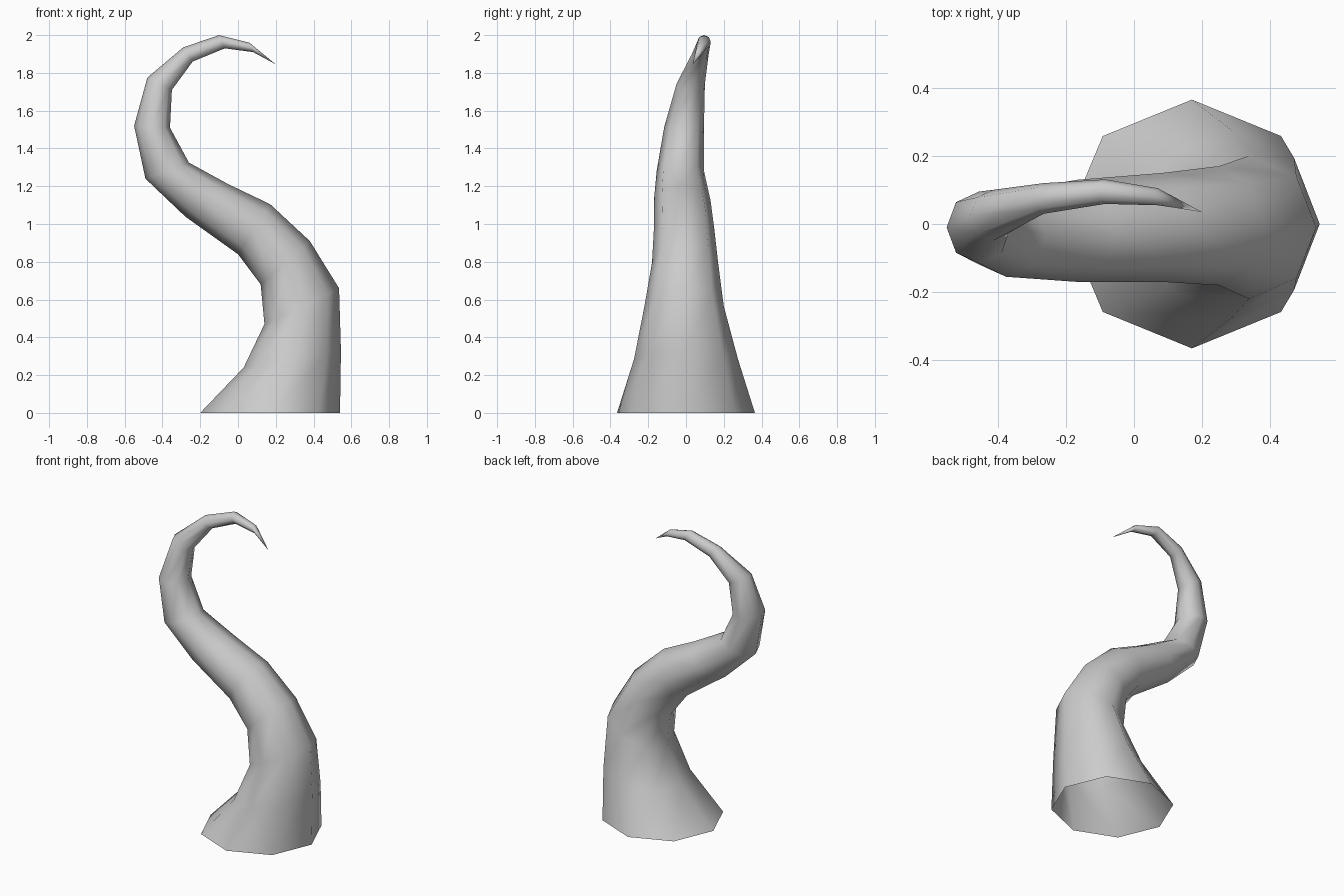
import bpy, bmesh, math
from mathutils import Vector

if "Cube" in bpy.data.objects:
    bpy.data.objects.remove(bpy.data.objects["Cube"])

SIDES = 8
# Rings along the arm: inner x, z, outer x, z, centre y, half depth in y
RINGS = [
    (-0.20, 0.00, 0.54, 0.00, 0.00, 0.365),
    (0.03, 0.24, 0.545, 0.33, 0.00, 0.275),
    (0.14, 0.47, 0.535, 0.66, -0.01, 0.21),
    (0.12, 0.68, 0.38, 0.91, -0.005, 0.175),
    (0.00, 0.84, 0.17, 1.105, -0.01, 0.16),
    (-0.28, 1.04, -0.05, 1.21, -0.02, 0.15),
    (-0.49, 1.24, -0.26, 1.325, -0.03, 0.125),
    (-0.55, 1.52, -0.36, 1.51, -0.01, 0.105),
    (-0.48, 1.775, -0.35, 1.71, 0.025, 0.075),
    (-0.29, 1.935, -0.24, 1.86, 0.075, 0.045),
    (-0.10, 2.00, -0.07, 1.93, 0.095, 0.036),
    (0.06, 1.96, 0.08, 1.91, 0.08, 0.025),
]
TIP = (0.20, 0.035, 1.845)

bm = bmesh.new()


def add_ring(x0, z0, x1, z1, yc, yr):
    centre = Vector(((x0 + x1) / 2, yc, (z0 + z1) / 2))
    across = Vector(((x1 - x0) / 2, 0, (z1 - z0) / 2))
    depth = Vector((0, yr, 0))
    angles = [2 * math.pi * i / SIDES for i in range(SIDES)]
    return [bm.verts.new(centre + across * math.cos(a) + depth * math.sin(a)) for a in angles]


# Tapered curling body, open underneath
loops = [add_ring(*r) for r in RINGS]
for low, high in zip(loops, loops[1:]):
    for i in range(SIDES):
        j = (i + 1) % SIDES
        bm.faces.new((low[i], low[j], high[j], high[i]))

# Pointed tip
tip = bm.verts.new(TIP)
for i in range(SIDES):
    bm.faces.new((loops[-1][i], loops[-1][(i + 1) % SIDES], tip))

for f in bm.faces:
    f.smooth = True
mesh = bpy.data.meshes.new("tentacle")
bm.to_mesh(mesh)
bm.free()
bpy.context.collection.objects.link(bpy.data.objects.new("tentacle", mesh))
